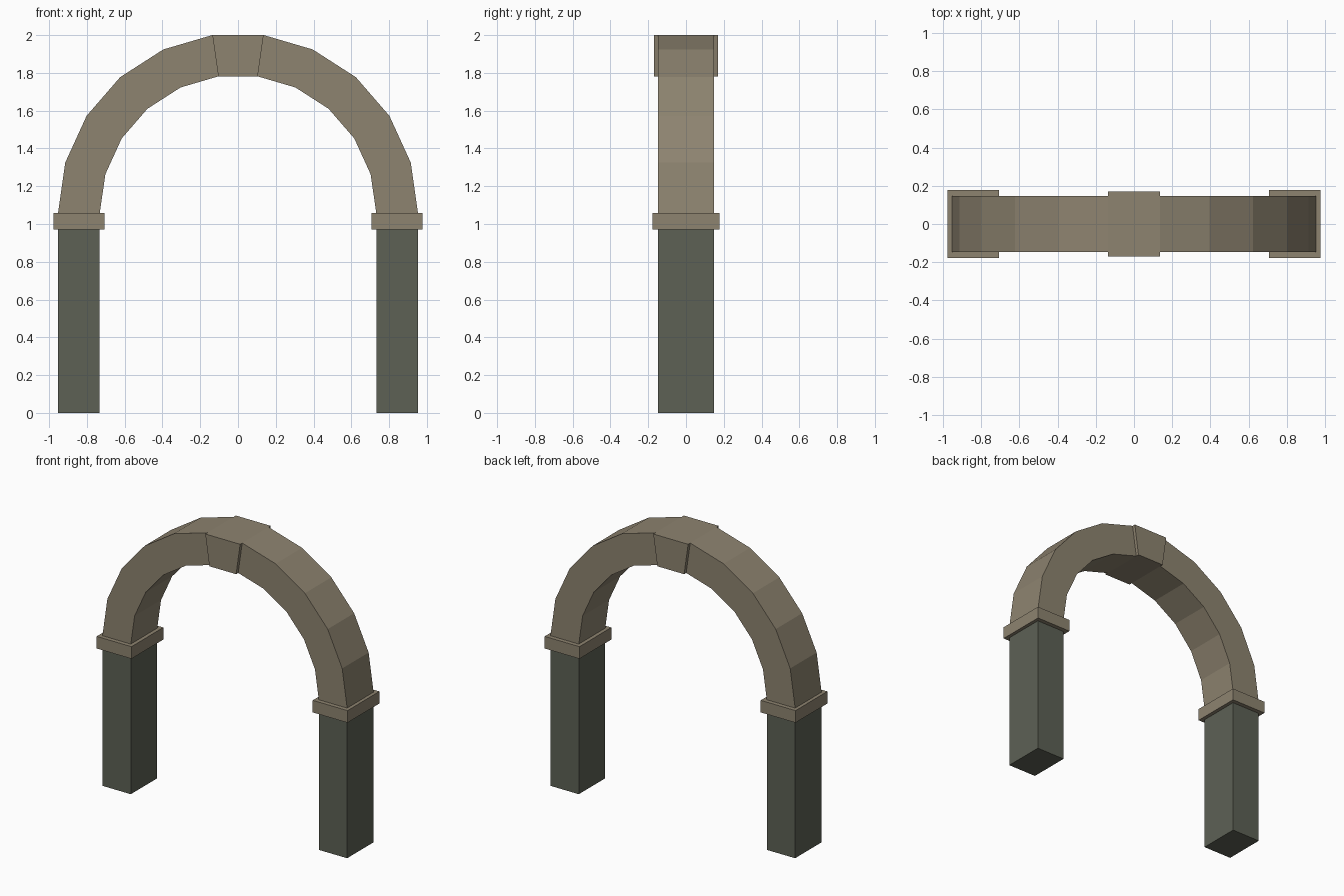
import bpy
import bmesh
from math import sin, cos, pi

default_cube = bpy.data.objects.get("Cube")
if default_cube:
    bpy.data.objects.remove(default_cube, do_unlink=True)

SEGMENTS = 11          # wedge count over the half circle
SPRING_Z = 1.057       # height where the arch starts
CAP_BASE = 0.972
OUTER, INNER = 0.953, 0.732
DEPTH, KEY_DEPTH, CAP_DEPTH = 0.147, 0.17, 0.177   # half depths


def make_material(name, color):
    mat = bpy.data.materials.new(name)
    mat.use_nodes = True
    mat.diffuse_color = color
    bsdf = mat.node_tree.nodes["Principled BSDF"]
    bsdf.inputs["Base Color"].default_value = color
    bsdf.inputs["Roughness"].default_value = 0.9
    return mat


sandstone = make_material("sandstone", (0.27, 0.23, 0.162, 1))
dark_stone = make_material("dark stone", (0.11, 0.12, 0.091, 1))


def prism(name, outline, half_depth, mat):
    """Extrude an x-z outline evenly to the front and back."""
    bm = bmesh.new()
    face = bm.faces.new([bm.verts.new((x, -half_depth, z)) for x, z in outline])
    result = bmesh.ops.extrude_face_region(bm, geom=[face])
    back = [v for v in result["geom"] if isinstance(v, bmesh.types.BMVert)]
    bmesh.ops.translate(bm, verts=back, vec=(0, 2 * half_depth, 0))
    bmesh.ops.recalc_face_normals(bm, faces=bm.faces)
    mesh = bpy.data.meshes.new(name)
    bm.to_mesh(mesh)
    bm.free()
    mesh.materials.append(mat)
    obj = bpy.data.objects.new(name, mesh)
    bpy.context.collection.objects.link(obj)
    return obj


def block(name, x0, x1, z0, z1, half_depth, mat):
    return prism(name, [(x0, z0), (x1, z0), (x1, z1), (x0, z1)], half_depth, mat)


def ring(first, last):
    """Outline of the arch wedges between two division numbers."""
    def arc(radius):
        return [(radius * cos(pi * i / SEGMENTS), SPRING_Z + radius * sin(pi * i / SEGMENTS))
                for i in range(first, last + 1)]
    return arc(OUTER) + arc(INNER)[::-1]


# Pillars with their capitals
for side, sign in (("left", 1), ("right", -1)):
    block(side + "_pillar", sign * INNER, sign * OUTER, 0, CAP_BASE, DEPTH, dark_stone)
    block(side + "_capital", sign * 0.706, sign * 0.977, CAP_BASE, SPRING_Z, CAP_DEPTH, sandstone)

# Arch halves and the thicker keystone between them
middle = SEGMENTS // 2
prism("left_arch", ring(0, middle), DEPTH, sandstone)
prism("right_arch", ring(middle + 1, SEGMENTS), DEPTH, sandstone)
prism("keystone", ring(middle, middle + 1), KEY_DEPTH, sandstone)
